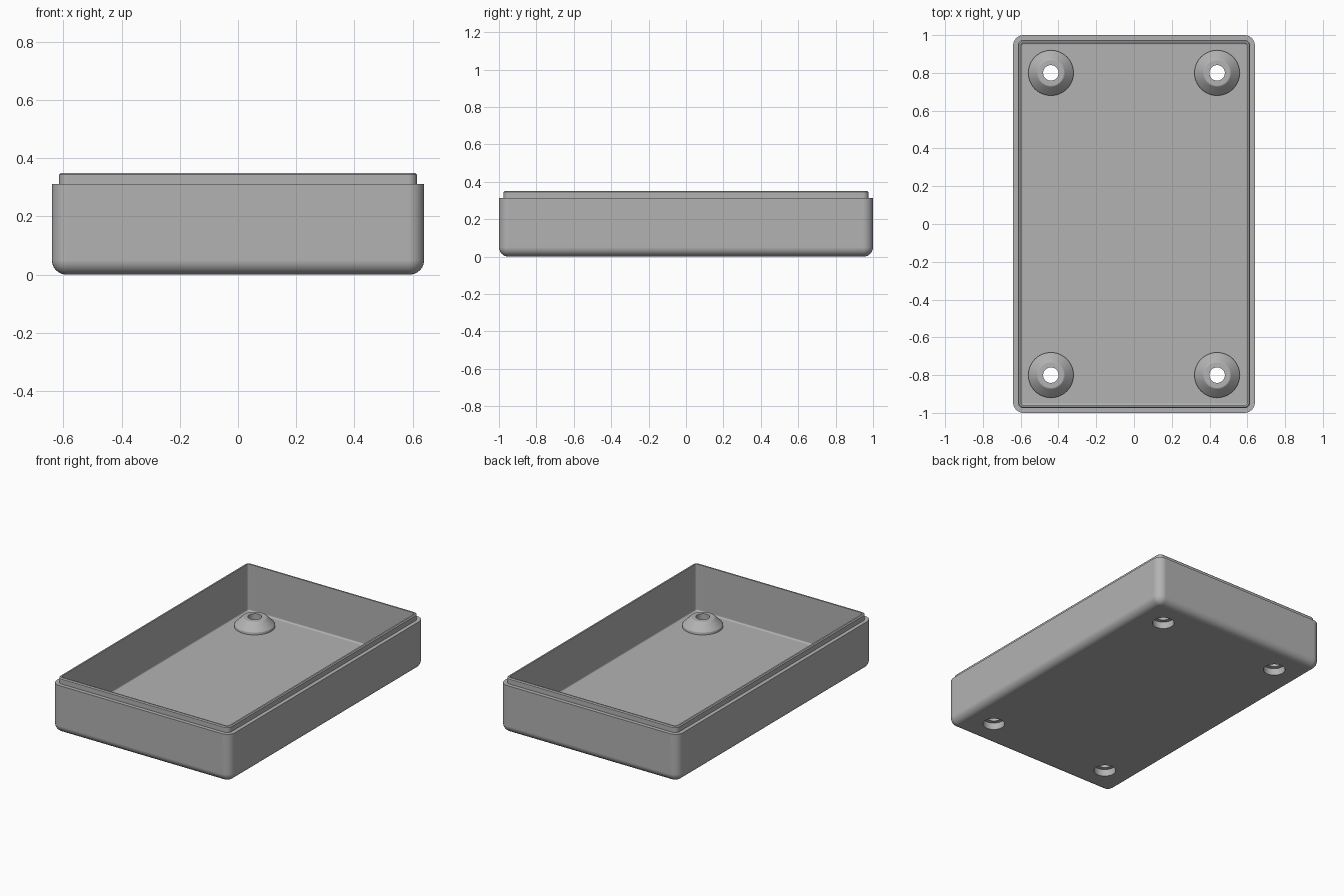
import bpy, bmesh
from math import sin, cos, pi, radians

cube = bpy.data.objects.get("Cube")
if cube:
    bpy.data.objects.remove(cube)

HALF_X, HALF_Y, CORNER = 0.64, 1.0, 0.055
FLOOR, STEP, TOP = 0.047, 0.312, 0.35

grey = bpy.data.materials.new("light grey plastic")
grey.use_nodes = True
grey.diffuse_color = (0.45, 0.45, 0.45, 1)
grey.node_tree.nodes["Principled BSDF"].inputs["Base Color"].default_value = grey.diffuse_color


def loft(name, rings):
    """Skin a stack of equal-count rings and cap both ends."""
    bm = bmesh.new()
    loops = [[bm.verts.new(p) for p in ring] for ring in rings]
    n = len(loops[0])
    for a, b in zip(loops, loops[1:]):
        for i in range(n):
            j = (i + 1) % n
            bm.faces.new((a[i], a[j], b[j], b[i]))
    bm.faces.new(loops[0][::-1])
    bm.faces.new(loops[-1])
    bmesh.ops.recalc_face_normals(bm, faces=bm.faces)
    mesh = bpy.data.meshes.new(name)
    bm.to_mesh(mesh)
    bm.free()
    mesh.materials.append(grey)
    obj = bpy.data.objects.new(name, mesh)
    bpy.context.collection.objects.link(obj)
    return obj


def rounded_rect(inset, z, steps=8):
    """Rounded rectangle, set in from the outer wall."""
    r = max(CORNER - inset, 0.004)
    cx, cy = HALF_X - inset - r, HALF_Y - inset - r
    ring = []
    for k, (sx, sy) in enumerate(((1, 1), (-1, 1), (-1, -1), (1, -1))):
        for i in range(steps + 1):
            a = (k + i / steps) * pi / 2
            ring.append((sx * cx + r * cos(a), sy * cy + r * sin(a), z))
    return ring


def lathe(name, profile, x, y, n=48):
    return loft(name, [[(x + r * cos(2 * pi * i / n), y + r * sin(2 * pi * i / n), z)
                        for i in range(n)] for r, z in profile])


def combine(target, other, operation):
    mod = target.modifiers.new(operation.title(), "BOOLEAN")
    mod.object, mod.operation, mod.solver = other, operation, "EXACT"
    bpy.context.view_layer.objects.active = target
    bpy.ops.object.modifier_apply(modifier=mod.name)
    bpy.data.objects.remove(other)


# Tray wall section: rounded bottom, outer step, lip, inner wall, floor fillet
R, r = 0.05, 0.01
arc = [i * pi / 12 for i in range(7)]
section = [(R - R * sin(a), R - R * cos(a)) for a in arc]
section += [(0, STEP), (0.025, STEP), (0.025, TOP - 0.006), (0.031, TOP), (0.041, TOP)]
section += [(0.041 + r - r * cos(a), FLOOR + r - r * sin(a)) for a in arc[::2]]
tray = loft("tray", [rounded_rect(d, z) for d, z in section])

# Screw bosses with through holes and recesses underneath
boss = [(0.12, FLOOR - 0.02), (0.12, FLOOR + 0.013), (0.117, FLOOR + 0.018),
        (0.075, 0.106), (0.07, 0.109), (0.066, 0.11)]
drill = [(0.066, -0.1), (0.066, 0.045), (0.041, 0.045), (0.041, 0.3)]
for x in (-0.44, 0.44):
    for y in (-0.8, 0.8):
        combine(tray, lathe("boss", boss, x, y), "UNION")
        combine(tray, lathe("drill", drill, x, y), "DIFFERENCE")

# Smooth rounded edges, keep the flats flat
bpy.ops.object.select_all(action="DESELECT")
tray.select_set(True)
bpy.context.view_layer.objects.active = tray
bpy.ops.object.shade_smooth_by_angle(angle=radians(32))
weighted = tray.modifiers.new("Weighted Normals", "WEIGHTED_NORMAL")
weighted.keep_sharp = True
